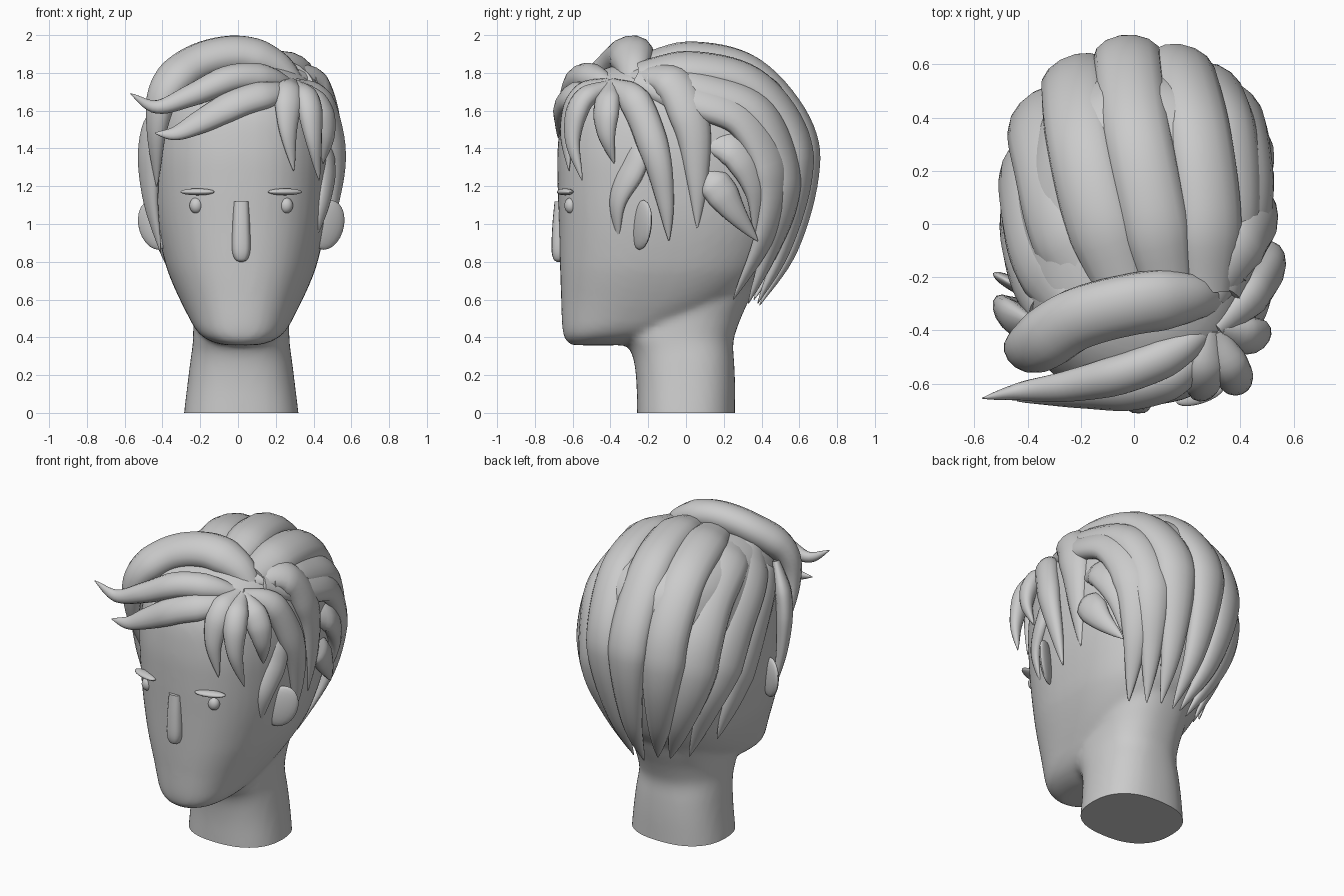
import bpy, bmesh, math
from mathutils import Vector, Matrix

CX = 0.017                       # middle line of the face
CORE = Vector((0, 0, 1.2))       # hair locks face away from this point

grey = bpy.data.materials.new("plain_grey")
grey.diffuse_color = (0.6, 0.6, 0.6, 1)


def spline(rows, steps):
    """Smooth curve through rows of numbers."""
    pts = [Vector(r) for r in rows]
    pts = [2 * pts[0] - pts[1]] + pts + [2 * pts[-1] - pts[-2]]
    out = []
    for i in range(1, len(pts) - 2):
        a, b, c, d = pts[i - 1:i + 3]
        for k in range(steps):
            t = k / steps
            out.append(0.5 * (2 * b + (c - a) * t + (2 * a - 5 * b + 4 * c - d) * t ** 2
                              + (3 * b - a - 3 * c + d) * t ** 3))
    return out + [pts[-2]]


def skin(name, rings):
    """Join rings of points into a closed surface."""
    bm = bmesh.new()
    vs = [[bm.verts.new(p) for p in r] for r in rings]
    n = len(vs[0])
    for a, b in zip(vs, vs[1:]):
        for i in range(n):
            bm.faces.new((a[i], a[(i + 1) % n], b[(i + 1) % n], b[i]))
    bm.faces.new(vs[0][::-1])
    bm.faces.new(vs[-1])
    bmesh.ops.recalc_face_normals(bm, faces=bm.faces)
    me = bpy.data.meshes.new(name)
    bm.to_mesh(me)
    bm.free()
    ob = bpy.data.objects.new(name, me)
    bpy.context.collection.objects.link(ob)
    me.materials.append(grey)
    return ob


def stack(name, rows, power, sides=48, steps=4):
    """Stack of rounded outlines; each row is height, front, back, half width."""
    rings = []
    for z, front, back, hw in [tuple(r) for r in spline(rows, steps)]:
        ring = []
        for i in range(sides):
            a = 2 * math.pi * i / sides
            c, s = math.cos(a), math.sin(a)
            x = math.copysign(abs(c) ** (2 / power), c) * hw
            y = math.copysign(abs(s) ** (2 / power), s) * (back - front) / 2
            ring.append((CX + x, (front + back) / 2 + y, z))
        rings.append(ring)
    return skin(name, rings)


def lock(name, width, thick, *path, root=0.45, taper=0.55):
    """Tapered strand of hair along a path."""
    pts = spline(path, 7)
    rings = []
    for i, p in enumerate(pts):
        t = i / (len(pts) - 1)
        tan = (pts[min(i + 1, len(pts) - 1)] - pts[max(i - 1, 0)]).normalized()
        side = tan.cross((p - CORE).normalized()).normalized()
        up = side.cross(tan)
        f = min(1, root + 2.2 * t) * max(0.03, min(1, (1 - t) / taper) ** 0.75)
        rings.append([p + side * math.cos(a) * width * f + up * math.sin(a) * thick * f
                      for a in (2 * math.pi * k / 14 for k in range(14))])
    return skin(name, rings)


def ball(name, loc, size, turn=0, tilt=0):
    """Stretched ball, turned about z and tilted about y."""
    bm = bmesh.new()
    bmesh.ops.create_uvsphere(bm, u_segments=20, v_segments=12, radius=1)
    m = (Matrix.Translation(loc) @ Matrix.Rotation(turn, 4, 'Z')
         @ Matrix.Rotation(tilt, 4, 'Y') @ Matrix.Diagonal((*size, 1)))
    bm.transform(m)
    me = bpy.data.meshes.new(name)
    bm.to_mesh(me)
    bm.free()
    me.materials.append(grey)
    bpy.context.collection.objects.link(bpy.data.objects.new(name, me))


# Neck, running a little below the base so it can be cut flat
neck = stack("neck", [
    (-0.1, -0.26, 0.26, 0.31), (0, -0.26, 0.26, 0.303), (0.15, -0.262, 0.26, 0.285),
    (0.27, -0.275, 0.255, 0.27), (0.34, -0.3, 0.25, 0.26), (0.4, -0.34, 0.255, 0.255),
    (0.5, -0.34, 0.29, 0.255), (0.6, -0.3, 0.335, 0.262), (0.75, -0.2, 0.4, 0.26)], 2.4)

# Head with a rounded jaw
head = stack("head", [
    (0.358, -0.59, -0.34, 0.06), (0.366, -0.62, -0.27, 0.125), (0.4, -0.645, -0.15, 0.2),
    (0.45, -0.655, 0.0, 0.247), (0.52, -0.659, 0.15, 0.285), (0.6, -0.661, 0.28, 0.325),
    (0.7, -0.665, 0.385, 0.37), (0.8, -0.668, 0.45, 0.405), (1.0, -0.673, 0.53, 0.45),
    (1.2, -0.68, 0.58, 0.472), (1.4, -0.68, 0.60, 0.478),
    (1.6, -0.65, 0.57, 0.45), (1.75, -0.55, 0.49, 0.39), (1.84, -0.38, 0.33, 0.27),
    (1.87, -0.12, 0.08, 0.08)], 2.4)

# Blend head and neck into one skin, then cut the base flat
for ob in (neck, head):
    ob.select_set(True)
bpy.context.view_layer.objects.active = head
bpy.ops.object.join()
remesh = head.modifiers.new("blend", 'REMESH')
remesh.mode = 'VOXEL'
remesh.voxel_size = 0.02
soften = head.modifiers.new("soften", 'SMOOTH')
soften.iterations = 7
for mod in ("blend", "soften"):
    bpy.ops.object.modifier_apply(modifier=mod)
bm = bmesh.new()
bm.from_mesh(head.data)
cut = bmesh.ops.bisect_plane(bm, geom=bm.verts[:] + bm.edges[:] + bm.faces[:], dist=1e-5,
                             plane_co=(0, 0, 0), plane_no=(0, 0, 1), clear_inner=True)
bmesh.ops.holes_fill(bm, edges=[e for e in bm.edges if e.is_boundary], sides=0)
bmesh.ops.recalc_face_normals(bm, faces=bm.faces)
bm.to_mesh(head.data)
bm.free()
head.data.materials.clear()
head.data.materials.append(grey)

# Nose
stack("nose", [
    (0.8, -0.685, -0.62, 0.012), (0.815, -0.702, -0.6, 0.035), (0.87, -0.712, -0.58, 0.05),
    (1.0, -0.707, -0.58, 0.047), (1.12, -0.696, -0.58, 0.042)], 3, 20)

# Ears, eyes and brows
for s, side in ((-1, "left"), (1, "right")):
    ball(side + "_ear", (CX + s * 0.455, -0.235, 0.995), (0.1, 0.027, 0.135), s * 0.5, s * 0.35)
    ball(side + "_eye", (CX + s * 0.238, -0.61, 1.098), (0.036, 0.034, 0.042))
    ball(side + "_brow", (CX + s * 0.232, -0.64, 1.17), (0.095, 0.035, 0.018), s * 0.32)

# Back locks, from the crown down to the nape
back = dict(root=0.75, taper=0.4)
lock("back_lock_middle", 0.13, 0.085, (0.13, -0.25, 1.83), (0.07, 0.05, 1.88),
     (0.01, 0.35, 1.8), (-0.02, 0.58, 1.53), (-0.02, 0.63, 1.25), (0, 0.55, 0.87),
     (0.03, 0.39, 0.57), **back)
lock("back_lock_right", 0.13, 0.085, (0.28, -0.25, 1.79), (0.28, 0.05, 1.82),
     (0.24, 0.35, 1.74), (0.19, 0.55, 1.5), (0.17, 0.59, 1.23), (0.14, 0.51, 0.87),
     (0.11, 0.38, 0.58), **back)
lock("back_lock_left", 0.135, 0.085, (-0.04, -0.25, 1.83), (-0.14, 0.05, 1.85),
     (-0.2, 0.32, 1.75), (-0.22, 0.51, 1.5), (-0.21, 0.555, 1.2), (-0.15, 0.49, 0.87),
     (-0.05, 0.36, 0.6), **back)
lock("back_lock_far_left", 0.135, 0.08, (-0.19, -0.22, 1.78), (-0.28, 0.0, 1.75),
     (-0.33, 0.22, 1.63), (-0.36, 0.37, 1.42), (-0.34, 0.43, 1.15), (-0.25, 0.42, 0.87),
     (-0.12, 0.33, 0.6), **back)
lock("back_lock_far_right", 0.12, 0.08, (0.34, -0.2, 1.77), (0.37, 0.1, 1.71),
     (0.35, 0.37, 1.6), (0.31, 0.5, 1.35), (0.29, 0.51, 1.1), (0.24, 0.44, 0.85),
     (0.18, 0.33, 0.58), **back)

# Left side locks
lock("left_lock_rear", 0.13, 0.07, (-0.26, -0.29, 1.76), (-0.37, -0.1, 1.64),
     (-0.415, 0.1, 1.45), (-0.42, 0.23, 1.22), (-0.37, 0.3, 0.98), (-0.22, 0.28, 0.62), **back)
lock("left_lock_middle", 0.11, 0.06, (-0.35, -0.32, 1.65), (-0.425, -0.12, 1.45),
     (-0.445, 0.02, 1.22), (-0.42, 0.12, 0.98), (-0.35, 0.18, 0.73), **back)
lock("left_lock_front", 0.085, 0.05, (-0.38, -0.38, 1.68), (-0.46, -0.35, 1.45),
     (-0.465, -0.32, 1.15), (-0.41, -0.29, 0.85))

# Right side locks
lock("right_lock_rear", 0.13, 0.075, (0.32, -0.25, 1.77), (0.41, 0.07, 1.66),
     (0.405, 0.31, 1.55), (0.375, 0.45, 1.28), (0.34, 0.42, 0.95), (0.25, 0.25, 0.6), **back)
lock("right_lock_lower", 0.105, 0.06, (0.44, 0.1, 1.44), (0.45, 0.27, 1.38),
     (0.43, 0.37, 1.18), (0.37, 0.37, 0.92))
lock("right_lock_leaf", 0.09, 0.055, (0.46, 0.1, 1.27), (0.47, 0.17, 1.19),
     (0.455, 0.26, 1.06), (0.4, 0.38, 0.91))
lock("right_lock_middle", 0.11, 0.075, (0.3, -0.28, 1.78), (0.4, -0.08, 1.75),
     (0.47, 0.03, 1.53), (0.48, 0.06, 1.25), (0.46, 0.06, 0.98))
lock("right_lock_temple", 0.085, 0.065, (0.31, -0.4, 1.74), (0.44, -0.27, 1.65),
     (0.51, -0.16, 1.37), (0.5, -0.11, 1.12), (0.47, -0.09, 0.91))
lock("right_lock_sideburn", 0.075, 0.045, (0.43, -0.22, 1.52), (0.46, -0.27, 1.32),
     (0.45, -0.36, 1.12), (0.41, -0.36, 0.92))
lock("right_lock_short", 0.075, 0.055, (0.32, -0.4, 1.74), (0.43, -0.42, 1.62),
     (0.47, -0.42, 1.47), (0.45, -0.38, 1.32))

# Fringe hanging over the right of the forehead
lock("fringe_lock_inner", 0.075, 0.05, (0.29, -0.4, 1.75), (0.27, -0.56, 1.68),
     (0.265, -0.63, 1.5), (0.295, -0.62, 1.28))
lock("fringe_lock_outer", 0.07, 0.055, (0.31, -0.4, 1.74), (0.37, -0.55, 1.65),
     (0.4, -0.6, 1.45), (0.43, -0.55, 1.23))

# Front swoops combed across the forehead
lock("top_swoop", 0.12, 0.095, (0.32, -0.29, 1.72), (0.2, -0.28, 1.84), (0, -0.3, 1.9),
     (-0.22, -0.36, 1.85), (-0.38, -0.465, 1.71), (-0.43, -0.47, 1.5),
     (-0.43, -0.38, 1.2), taper=0.4)
lock("middle_swoop", 0.08, 0.07, (0.29, -0.38, 1.72), (0.16, -0.48, 1.77), (-0.03, -0.56, 1.77),
     (-0.25, -0.61, 1.68), (-0.43, -0.63, 1.62), (-0.57, -0.655, 1.69))
lock("lower_swoop", 0.085, 0.06, (0.3, -0.42, 1.71), (0.17, -0.57, 1.69), (0, -0.63, 1.64),
     (-0.2, -0.64, 1.54), (-0.33, -0.65, 1.48), (-0.44, -0.665, 1.48))

# Smooth shading with sharp rims
for ob in bpy.context.collection.objects:
    ob.select_set(True)
    bpy.context.view_layer.objects.active = ob
bpy.ops.object.shade_smooth_by_angle(angle=math.radians(50))
